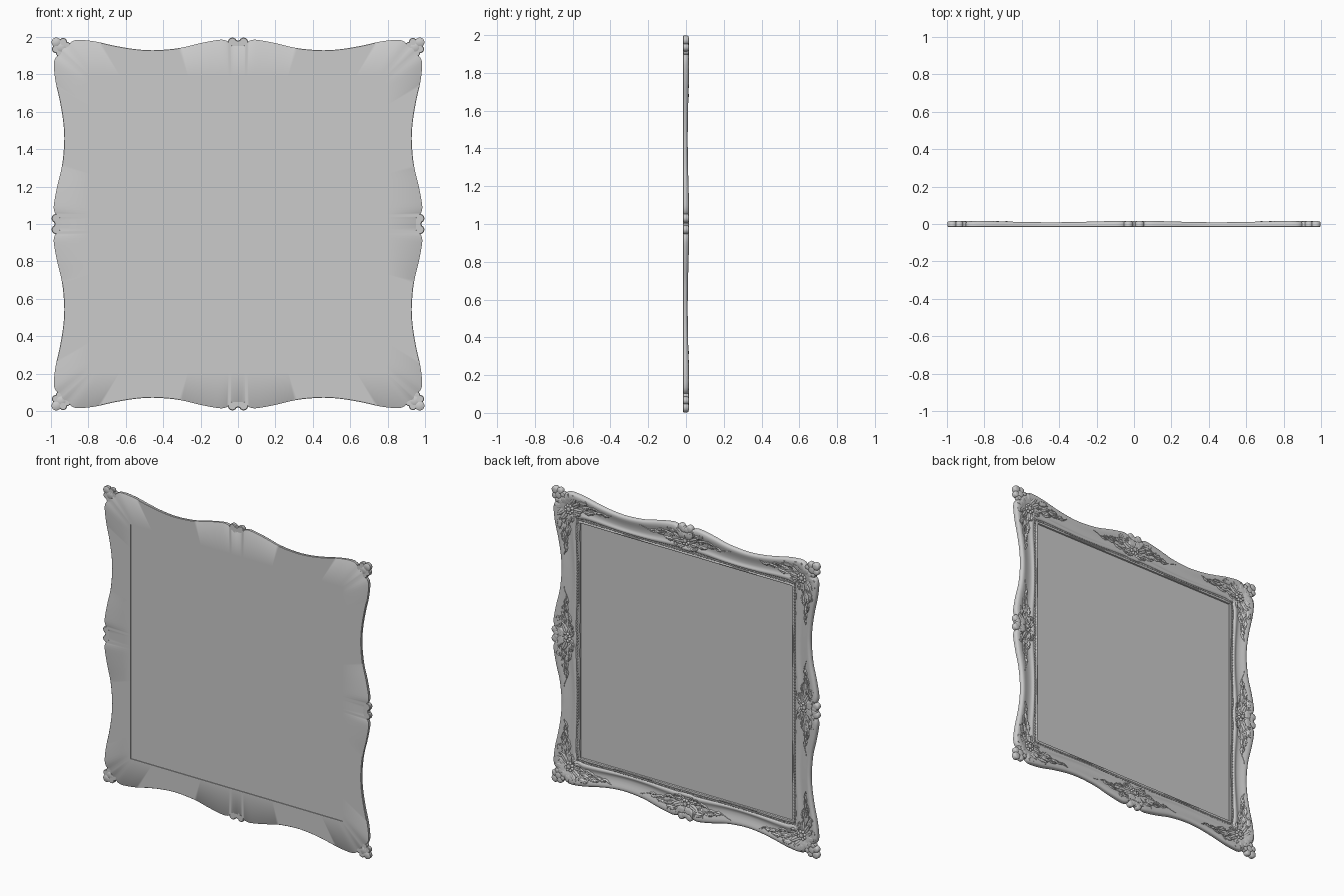
import bpy, bmesh
from math import sin, cos, pi, radians
from mathutils import Vector, Matrix

if "Cube" in bpy.data.objects:
    bpy.data.objects.remove(bpy.data.objects["Cube"])

BACK, INNER = -0.0165, 0.79
# Outer silhouette of half a side: (distance along side, distance from centre)
EDGE = [(0, .955), (.035, .955), (.05, .972), (.07, .983), (.10, .985), (.20, .967), (.30, .943),
        (.39, .932), (.47, .929), (.56, .936), (.66, .953), (.75, .973), (.82, .983),
        (.865, .984), (.892, .973), (.91, .95), (.94, .94)]
# Cross-section of the moulding: (fraction inner to outer, height, share of the wave)
SECTION = [(0, -.006, 0), (.015, .000, 0), (.05, .002, 0), (.085, .000, 0), (.10, -.004, 0),
           (.17, -.004, 0), (.19, .001, 0), (.24, .004, .1), (.30, .003, .1), (.33, -.001, .1),
           (.45, -.003, .2), (.58, -.001, .4), (.70, .003, .7), (.80, .007, 1), (.88, .009, 1),
           (.94, .007, 1), (.98, .003, 1), (1, -.003, .7)]


def lerp_table(table, x, k):
    for a, b in zip(table, table[1:]):
        if x <= b[0]:
            t = max(0, (x - a[0]) / (b[0] - a[0]))
            return a[k] + (b[k] - a[k]) * t
    return table[-1][k]


def wave(x):
    """1 where the outline bulges, 0 at its waist."""
    if x < .1 or x > .82:
        return 1
    return min(1, max(0, (lerp_table(EDGE, x, 1) - .929) / .055))


def surf(x, d):
    """Height of the moulding under a point."""
    x, d = sorted((abs(x), abs(d)))
    v = (d - INNER) / (lerp_table(EDGE, x, 1) - INNER)
    if v > 1:
        return .004
    v = max(0, v)
    return lerp_table(SECTION, v, 1) + .007 * wave(x) * lerp_table(SECTION, v, 2)


def finish(name, bm, weld=False):
    """Copy one eighth by mirroring and quarter turns, then make the object."""
    src = bm.verts[:] + bm.edges[:] + bm.faces[:]
    new = bmesh.ops.duplicate(bm, geom=src)["geom"]
    bmesh.ops.scale(bm, vec=(-1, 1, 1), verts=[g for g in new if isinstance(g, bmesh.types.BMVert)])
    bmesh.ops.reverse_faces(bm, faces=[g for g in new if isinstance(g, bmesh.types.BMFace)])
    src = bm.verts[:] + bm.edges[:] + bm.faces[:]
    for k in (1, 2, 3):
        new = bmesh.ops.duplicate(bm, geom=src)["geom"]
        bmesh.ops.rotate(bm, matrix=Matrix.Rotation(k * pi / 2, 3, 'Y'),
                         verts=[g for g in new if isinstance(g, bmesh.types.BMVert)])
    if weld:
        bmesh.ops.remove_doubles(bm, verts=bm.verts[:], dist=1e-5)
        bmesh.ops.recalc_face_normals(bm, faces=bm.faces[:])
    bmesh.ops.translate(bm, vec=(0, 0, 1), verts=bm.verts[:])
    me = bpy.data.meshes.new(name)
    bm.to_mesh(me)
    bm.free()
    ob = bpy.data.objects.new(name, me)
    bpy.context.collection.objects.link(ob)
    bpy.ops.object.select_all(action='DESELECT')
    ob.select_set(True)
    bpy.context.view_layer.objects.active = ob
    bpy.ops.object.shade_smooth_by_angle(angle=radians(40))


def leaf(bm, x, d, deg, L, W, bend=0, h=.007):
    """Domed, lobed leaf with a centre vein, laid on the moulding."""
    N, M, rows = 9, 4, []
    px, pd = x, d
    for i in range(N + 1):
        s = i / N
        a = radians(deg + bend * s)
        if i:
            px += cos(a) * L / N
            pd += sin(a) * L / N
        w = W / 2 * (sin(pi * (.06 + .93 * s ** .8)) * (1 + .18 * cos(s * 6 * pi)))
        row = []
        for j in range(-M, M + 1):
            t = j / M
            qx, qd = px - sin(a) * w * t, pd + cos(a) * w * t
            dome = (1 - t * t) ** .5 * (.55 + .45 * sin(pi * s)) - (.3 if j == 0 else 0)
            y = min(.0165, surf(qx, qd) + h * dome - .001)
            row.append(bm.verts.new((qx, y, qd)))
        rows.append(row)
    for r, q in zip(rows, rows[1:]):
        for j in range(2 * M):
            bm.faces.new((r[j], r[j + 1], q[j + 1], q[j])).normal_update()
    bm.faces.ensure_lookup_table()
    for f in bm.faces[-N * 2 * M:]:
        if f.normal.y < 0:
            f.normal_flip()


def tube(bm, pts, radii, sides=8):
    rings = []
    for i, p in enumerate(pts):
        dr = (pts[min(i + 1, len(pts) - 1)] - pts[max(i - 1, 0)]).normalized()
        up = Vector((0, 1, 0)) if abs(dr.y) < .9 else Vector((1, 0, 0))
        sd = dr.cross(up).normalized()
        up = sd.cross(dr)
        rings.append([bm.verts.new(p + radii[i] * (cos(2 * pi * k / sides) * sd + sin(2 * pi * k / sides) * up))
                      for k in range(sides)])
    fs = [bm.faces.new((a[k], a[(k + 1) % sides], b[(k + 1) % sides], b[k]))
          for a, b in zip(rings, rings[1:]) for k in range(sides)]
    fs += [bm.faces.new(rings[0]), bm.faces.new(rings[-1])]
    bmesh.ops.recalc_face_normals(bm, faces=fs)


def lobe(bm, x, d, r, top=.016, bottom=BACK):
    """Rounded upright knob."""
    prof = [(.85, bottom), (1, bottom + .003), (1, top - .008), (.85, top - .003), (.5, top - .0005), (.15, top)]
    tube(bm, [Vector((x, y, d)) for _, y in prof], [r * k for k, _ in prof], 16)


def scroll(bm, x, d, start, turns, R, r, hand=1):
    """Spiral volute lying on the moulding."""
    n, pts, rad = 22, [], []
    for i in range(n):
        s = i / (n - 1)
        a = radians(start) + hand * s * turns * 2 * pi
        q = R * (1 - .85 * s)
        qx, qd = x + q * cos(a), d + q * sin(a)
        pts.append(Vector((qx, min(.0165 - r, surf(qx, qd) + r * .5), qd)))
        rad.append(r * (.45 + .55 * sin(pi * min(1, s + .15))))
    tube(bm, pts, rad, 6)


# Frame moulding: closed section swept along half a side
xs = []
for (a, _), (b, _) in zip(EDGE, EDGE[1:]):
    n = 2 if b - a < .06 else 5
    xs += [a + (b - a) * k / n for k in range(n)]
xs.append(.94)


def outer(x):
    """Smoothed silhouette."""
    i = max(k for k in range(len(EDGE) - 1) if EDGE[k][0] <= x)
    p = [EDGE[min(max(k, 0), len(EDGE) - 1)] for k in range(i - 1, i + 3)]
    t = (x - p[1][0]) / (p[2][0] - p[1][0])
    h = p[2][0] - p[1][0]
    m1 = (p[2][1] - p[0][1]) / (p[2][0] - p[0][0]) * h
    m2 = (p[3][1] - p[1][1]) / (p[3][0] - p[1][0]) * h
    return ((2*t**3 - 3*t**2 + 1) * p[1][1] + (t**3 - 2*t**2 + t) * m1
            + (3*t**2 - 2*t**3) * p[2][1] + (t**3 - t**2) * m2)


bm = bmesh.new()
prev = None
for x in xs:
    ix, od = INNER * x / .94, outer(x)
    loop = []
    sec = [(v, y + .007 * wave(x) * k) for v, y, k in SECTION] + [(1, BACK + .002), (.985, BACK), (0, BACK)]
    for v, y in sec:
        loop.append(bm.verts.new((ix + (x - ix) * v, y, INNER + (od - INNER) * v)))
    if prev:
        for k in range(len(loop)):
            m = (k + 1) % len(loop)
            bm.faces.new((prev[k], prev[m], loop[m], loop[k]))
    prev = loop
finish("frame_moulding", bm, weld=True)

# Flat centre panel
bpy.ops.mesh.primitive_cube_add(size=1, location=(0, -.0105, 1))
panel = bpy.context.object
panel.name = "centre_panel"
panel.scale = (2 * INNER + .004, .003, 2 * INNER + .004)

# Row of beads in the inner channel
bm = bmesh.new()
for i in range(40):
    m = Matrix.Translation((.01 + i * .02, -.003, .811)) @ Matrix.Diagonal((.0085, .005, .0055, 1))
    bmesh.ops.create_uvsphere(bm, u_segments=8, v_segments=5, radius=1, matrix=m)
finish("bead_trim", bm)

# Knobs that break the silhouette at corners and side centres
bm = bmesh.new()
for x, d, r in [(.03, .973, .024), (.012, .962, .022), (.972, .972, .025), (.935, .974, .021),
                (.945, .945, .028), (.913, .955, .018)]:
    lobe(bm, x, d, r)
finish("edge_knobs", bm)

# Acanthus leaves at the side centres
bm = bmesh.new()
for a in [(.006, .90, 70, .075, .034, -10), (.012, .895, 40, .085, .036, 25), (.014, .885, 10, .10, .036, 30),
          (.014, .875, -20, .09, .032, 35), (.010, .87, -55, .06, .03, 30), (.07, .93, 20, .07, .03, -40),
          (.085, .90, 5, .09, .028, 20), (.09, .87, -15, .08, .026, 40), (.15, .915, 10, .07, .022, -35),
          (.16, .89, -10, .075, .022, 30), (.21, .90, 10, .06, .018, -40), (.22, .885, -10, .06, .016, 30)]:
    leaf(bm, *a)
finish("side_centre_leaves", bm)

# Acanthus leaves at the corners, with sprays running along the sides
bm = bmesh.new()
for a in [(.885, .892, 55, .08, .036, 10), (.875, .895, 85, .08, .036, 15), (.865, .89, 120, .085, .036, 20),
          (.86, .88, 155, .10, .036, -15), (.855, .868, 185, .10, .034, -20), (.84, .85, 205, .06, .03, -40),
          (.835, .842, 232, .045, .026, -10), (.80, .93, 165, .08, .03, 25), (.78, .90, 178, .09, .028, -20),
          (.76, .87, 185, .09, .026, -30), (.71, .915, 170, .07, .022, 30), (.69, .89, 185, .075, .022, -30),
          (.64, .90, 175, .06, .018, 30), (.62, .888, 185, .06, .016, -30)]:
    leaf(bm, *a)
finish("corner_leaves", bm)

# Scrolls and stems
bm = bmesh.new()
for a in [(.055, .945, 200, 1.6, .022, .005, -1), (.075, .855, 160, 1.5, .018, .004, 1),
          (.12, .945, 180, 1.4, .017, .004, -1), (.83, .95, 0, 1.6, .022, .005, 1),
          (.80, .855, 0, 1.5, .016, .004, -1), (.745, .94, 0, 1.4, .016, .004, 1)]:
    scroll(bm, *a)
for x0, x1 in [(.1, .34), (.80, .55)]:
    pts = []
    for i in range(14):
        s = i / 13
        x, d = x0 + (x1 - x0) * s, .893 + .012 * sin(s * 2.5 * pi)
        pts.append(Vector((x, surf(x, d) + .001, d)))
    tube(bm, pts, [.0045 - .003 * i / 13 for i in range(14)], 6)
finish("scrolls", bm)

# Flower bosses on the ornaments
bm = bmesh.new()
for cx, cd, r in [(.0, .888, .016), (.868, .868, .017)]:
    lobe(bm, cx, cd, r, .0165, -.004)
for k in range(8):
    a = radians(22.5 + 45 * k)
    lobe(bm, .868 + .025 * cos(a), .868 + .025 * sin(a), .010, .014, -.004)
    lobe(bm, .0 + .025 * cos(a), .888 + .025 * sin(a), .010, .013, -.004)
finish("flower_bosses", bm)
